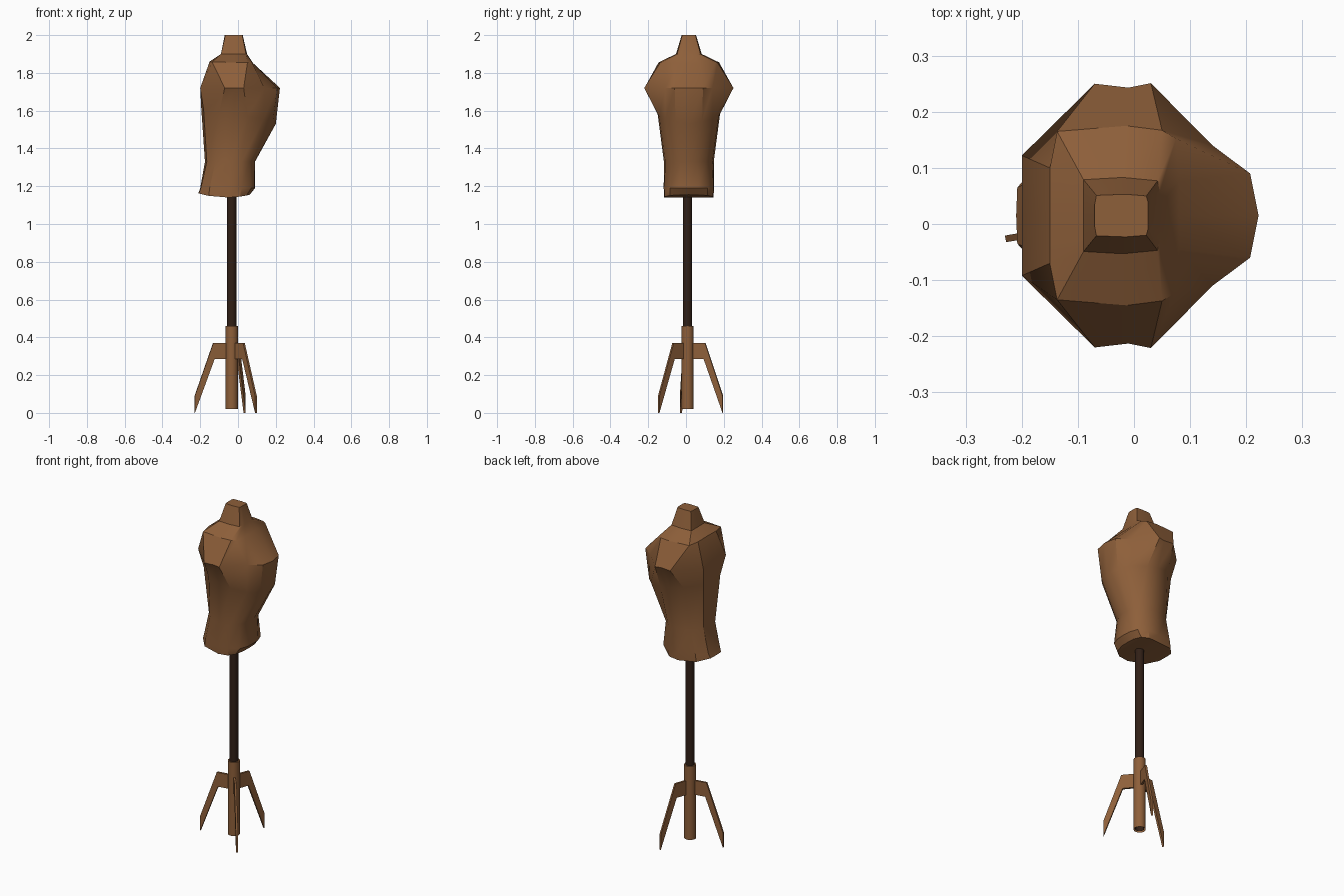
import bpy, bmesh, math
from mathutils import Matrix, Vector

if "Cube" in bpy.data.objects:
    bpy.data.objects.remove(bpy.data.objects["Cube"])

CX, CY = -0.033, 0.008   # stand axis


def material(name, rgb):
    m = bpy.data.materials.new(name)
    m.diffuse_color = (*rgb, 1)
    m.use_nodes = True
    m.node_tree.nodes["Principled BSDF"].inputs["Base Color"].default_value = m.diffuse_color
    return m


BROWN = material("brown", (0.27, 0.115, 0.042))
DARK = material("dark", (0.03, 0.014, 0.008))


def make(name, bm, mat, angle=None):
    bmesh.ops.recalc_face_normals(bm, faces=bm.faces)
    me = bpy.data.meshes.new(name)
    bm.to_mesh(me)
    bm.free()
    ob = bpy.data.objects.new(name, me)
    me.materials.append(mat)
    bpy.context.collection.objects.link(ob)
    if angle:
        bpy.ops.object.select_all(action='DESELECT')
        ob.select_set(True)
        bpy.context.view_layer.objects.active = ob
        bpy.ops.object.shade_smooth_by_angle(angle=math.radians(angle))
    return ob


def tube(name, r, z0, z1, mat):
    bm = bmesh.new()
    bmesh.ops.create_cone(bm, cap_ends=True, segments=14, radius1=r, radius2=r, depth=z1 - z0,
                          matrix=Matrix.Translation((CX, CY, (z0 + z1) / 2)))
    caps = [f for f in bm.faces if f.calc_center_median().z < z0 + 0.001]
    bmesh.ops.delete(bm, geom=caps, context='FACES_ONLY')   # open underside
    return make(name, bm, mat, 40)


# Torso: half cross-sections (x, half width) from back to chest, with back z and chest z
NECK = [
    (2.00, 2.00, [(-.07, 0), (-.07, .02), (-.067, .036), (-.015, .038), (.022, .035), (.025, .024), (.025, .012), (.025, 0)]),
    (1.90, 1.90, [(-.09, 0), (-.09, .04), (-.09, .064), (-.02, .068), (.042, .062), (.046, .042), (.048, .02), (.048, 0)]),
    (1.86, 1.85, [(-.15, 0), (-.15, .085), (-.137, .15), (-.013, .16), (.05, .152), (.075, .137), (.08, .06), (.08, 0)]),
]
BODY = [
    (1.72, 1.72, [(-.2, 0), (-.2, .107), (-.07, .235), (-.01, .228), (.03, .236), (.14, .125), (.207, .075), (.222, 0)]),
    (1.62, 1.53, [(-.195, 0), (-.182, .08), (-.1, .15), (-.02, .165), (.05, .157), (.135, .125), (.185, .07), (.2, 0)]),
    (1.33, 1.33, [(-.175, 0), (-.165, .055), (-.12, .11), (-.04, .132), (.02, .125), (.06, .09), (.085, .045), (.09, 0)]),
    (1.19, 1.19, [(-.2, 0), (-.197, .055), (-.15, .11), (-.05, .133), (.02, .13), (.07, .1), (.088, .05), (.09, 0)]),
    (None, None, [(-.21, 0), (-.208, .05), (-.155, .11), (-.05, .131), (.01, .128), (.045, .1), (.06, .05), (.062, 0)]),
]


def torso():
    bm, rings, yc = bmesh.new(), [], 0.015
    for zb, zf, half in NECK + BODY:
        ring = []
        loop = [(i, x, y) for i, (x, y) in enumerate(half)]
        loop += [(i, x, -y) for i, x, y in reversed(loop[1:-1])]
        for i, x, y in loop:
            # the last ring is the curved underside
            z = 1.14 + (x + .06) ** 2 if zb is None else zb + (zf - zb) * i / 7
            ring.append(bm.verts.new((x, yc + y, z)))
        rings.append(ring)
    n = len(rings[0])
    for a, b in zip(rings, rings[1:]):
        for i in range(n):
            j = (i + 1) % n
            bm.faces.new((a[i], a[j], b[j], b[i]))
    bm.faces.new(rings[0])
    # underside strips joining left and right
    r = rings[-1]
    for i in range(n // 2):
        quad = [r[i], r[i + 1], r[-(i + 1)], r[-i]]
        bm.faces.new(list(dict.fromkeys(quad)))
    return make("torso", bm, BROWN, 32)


torso()

# Stand
tube("pole", 0.025, 0.025, 1.16, DARK)
tube("stand_hub", 0.033, 0.02, 0.46, BROWN)

# Three flat bent legs
LEG = [(.02, .37), (.1, .37), (.199, .09), (.199, 0), (.093, .285), (.02, .285)]
for k in range(3):
    bm = bmesh.new()
    face = bm.faces.new([bm.verts.new((r, -.006, z)) for r, z in LEG])
    ext = bmesh.ops.extrude_face_region(bm, geom=[face])
    vs = [g for g in ext["geom"] if isinstance(g, bmesh.types.BMVert)]
    bmesh.ops.translate(bm, verts=vs, vec=Vector((0, .012, 0)))
    bm.transform(Matrix.Translation((CX, CY, 0)) @ Matrix.Rotation(math.radians(190 + 120 * k), 4, 'Z'))
    make(f"leg_{k + 1}", bm, BROWN)
